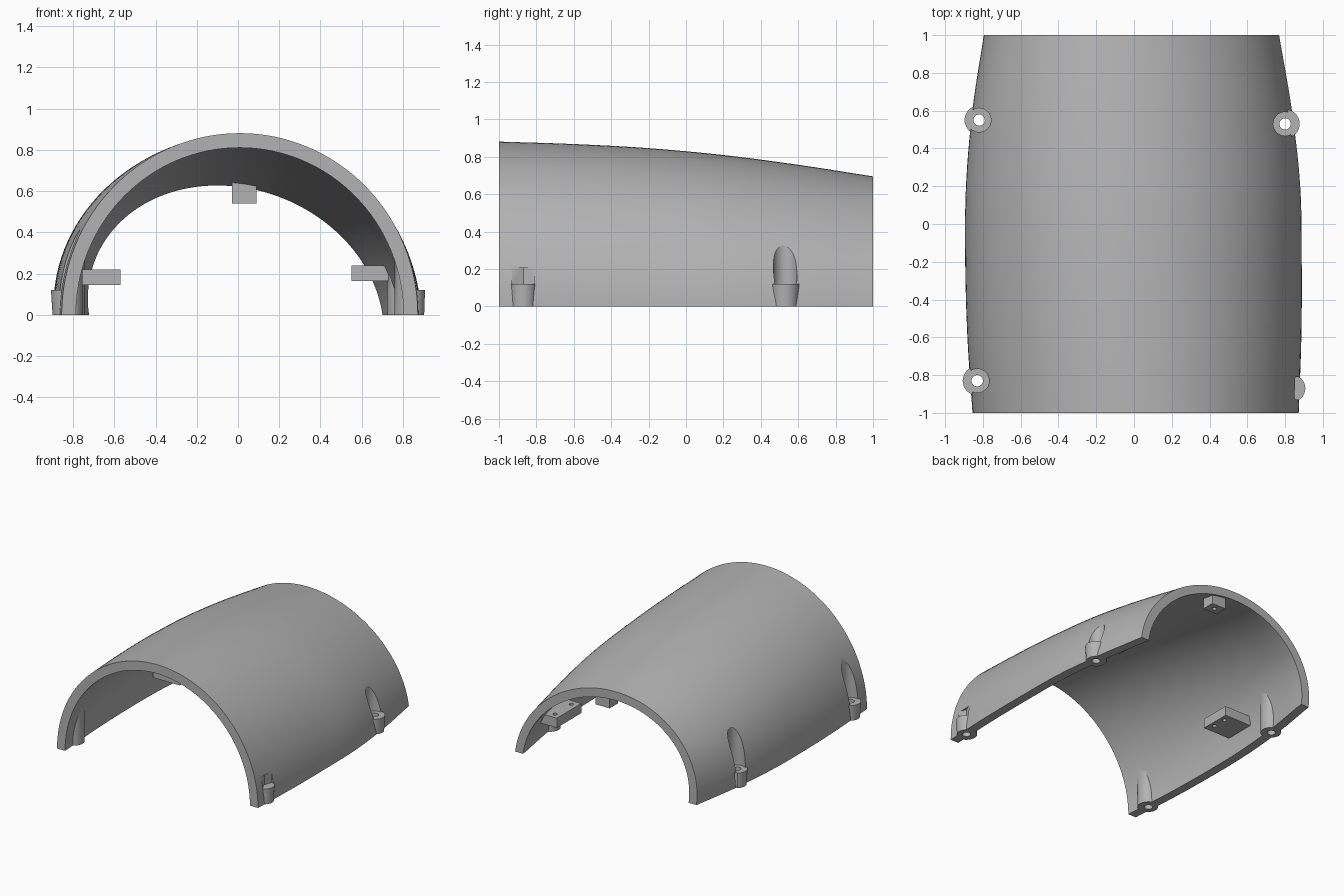
import bpy, bmesh, math

cube = bpy.data.objects.get("Cube")
if cube:
    bpy.data.objects.remove(cube, do_unlink=True)

grey = bpy.data.materials.new("plain grey")
grey.use_nodes = True
COLOUR = (0.45, 0.45, 0.45, 1)
grey.diffuse_color = COLOUR
grey.node_tree.nodes["Principled BSDF"].inputs["Base Color"].default_value = COLOUR

WALL = 0.07
BASE = -0.05  # everything is made slightly deep, then trimmed at the floor


def finish(name, bm):
    bmesh.ops.recalc_face_normals(bm, faces=bm.faces)
    mesh = bpy.data.meshes.new(name)
    bm.to_mesh(mesh)
    bm.free()
    mesh.materials.append(grey)
    obj = bpy.data.objects.new(name, mesh)
    bpy.context.collection.objects.link(obj)
    return obj


def loft(name, rings):
    """Closed solid through a row of equal-length rings."""
    bm = bmesh.new()
    rows = [[bm.verts.new(p) for p in ring] for ring in rings]
    n = len(rows[0])
    for a, b in zip(rows, rows[1:]):
        for i in range(n):
            j = (i + 1) % n
            bm.faces.new((a[i], a[j], b[j], b[i]))
    bm.faces.new(rows[0])
    bm.faces.new(rows[-1])
    return finish(name, bm)


def cylinder(name, x, y, z0, z1, r0, r1, sides=40):
    turn = [2 * math.pi * i / sides for i in range(sides)]
    return loft(name, [[(x + r * math.cos(t), y + r * math.sin(t), z) for t in turn]
                       for z, r in ((z0, r0), (z1, r1))])


def prism(name, outline, z0, z1):
    return loft(name, [[(x, y, z) for x, y in outline] for z in (z0, z1)])


def box(name, x0, x1, y0, y1, z0, z1):
    return prism(name, [(x0, y0), (x1, y0), (x1, y1), (x0, y1)], z0, z1)


def combine(target, tool, operation):
    """Apply a boolean and throw the tool away."""
    mod = target.modifiers.new("cut", "BOOLEAN")
    mod.operation = operation
    mod.solver = "EXACT"
    mod.object = tool
    bpy.context.view_layer.objects.active = target
    bpy.ops.object.modifier_apply(modifier=mod.name)
    bpy.data.objects.remove(tool, do_unlink=True)


# Stations along the length: y, left edge, right edge, height
STATIONS = [(-1, -0.855, 0.872, 0.881), (-0.6, -0.882, 0.886, 0.868),
            (-0.2, -0.893, 0.888, 0.846), (0.2, -0.888, 0.880, 0.809),
            (0.6, -0.853, 0.836, 0.757), (1, -0.79, 0.768, 0.695)]


def station(y):
    """Smooth cubic interpolation between stations."""
    i = min(max(int((y + 1) / 0.4), 0), 4)
    t = (y - STATIONS[i][0]) / 0.4
    row = []
    for k in (1, 2, 3):
        p1, p2 = STATIONS[i][k], STATIONS[i + 1][k]
        p0 = STATIONS[i - 1][k] if i else 2 * p1 - p2
        p3 = STATIONS[i + 2][k] if i < 4 else 2 * p2 - p1
        row.append(p1 + t / 2 * (p2 - p0 + t * (2 * p0 - 5 * p1 + 4 * p2 - p3
                                                + t * (3 * (p1 - p2) + p3 - p0))))
    return row


def vault(name, inset, overrun, depth, steps=32, arc=64):
    """Solid arched body whose crown leans to one side toward the back."""
    rings = []
    for s in range(steps + 1):
        y = -1 + 2 * s / steps
        lo, hi, height = station(y)
        mid, half = (lo + hi) / 2, (hi - lo) / 2 - inset
        lean = -0.045 * (y + 1)
        end_y = y * (1 + overrun) if s in (0, steps) else y
        ring = [(mid + half, end_y, depth)]
        for i in range(arc + 1):
            t = math.pi * i / arc
            ring.append((mid + half * math.cos(t) + lean * math.sin(t), end_y,
                         (height - inset) * math.sin(t)))
        ring.append((mid - half, end_y, depth))
        rings.append(ring)
    return loft(name, rings)


# Arched shell, with the hollow leaving room for the screw towers
SCREWS = [(-0.82, 0.55), (0.80, 0.53), (-0.83, -0.83), (0.835, -0.87)]
shell = vault("arched_shell", 0, 0, BASE)
hollow = vault("hollow", WALL, 0.02, 2 * BASE)
for x, y in SCREWS:
    combine(hollow, cylinder("tower", x, y, 3 * BASE, 0.45, 0.077, 0.077), "DIFFERENCE")
combine(shell, hollow, "DIFFERENCE")

# Screw bosses with a recess above and a hole through the seat
for x, y in SCREWS:
    notched = x > 0 and y < 0
    combine(shell, cylinder("boss", x, y, BASE, 0.12, 0.066, 0.072 if notched else 0.077), "UNION")
    if notched:
        pocket = [(x, y), (x + 0.02, y - 0.06), (1, y - 0.06), (1, y + 0.06), (x + 0.02, y + 0.06)]
        combine(shell, prism("notch", pocket, 0.12, 0.205), "DIFFERENCE")
    else:
        combine(shell, cylinder("recess", x, y, 0.12, 0.6, 0.063, 0.063), "DIFFERENCE")
    combine(shell, cylinder("screw_hole", x, y, 2 * BASE, 0.1 if notched else 0.2, 0.03, 0.03),
            "DIFFERENCE")
combine(shell, box("floor_trim", -2, 2, -2, 2, -1, 0), "DIFFERENCE")

# Inner mounting blocks, each with small vertical holes
BLOCKS = [("right_mount_block", (-0.80, -0.57, 0.10, 0.34, 0.145, 0.22), [(-0.61, 0.17), (-0.61, 0.28)]),
          ("left_mount_block", (0.55, 0.73, 0.50, 0.80, 0.165, 0.24), [(0.60, 0.55), (0.60, 0.75)]),
          ("top_mount_block", (-0.03, 0.09, 0.88, 0.98, 0.54, 0.65), [(0.03, 0.93)])]
parts = [shell]
for name, size, holes in BLOCKS:
    block = box(name, *size)
    for x, y in holes:
        top = 0.6 if name.startswith("top") else 1
        combine(block, cylinder("pin_hole", x, y, 0, top, 0.016, 0.016, 20), "DIFFERENCE")
    parts.append(block)

# Smooth curved walls, crisp edges
bpy.ops.object.select_all(action="DESELECT")
for part in parts:
    part.select_set(True)
bpy.context.view_layer.objects.active = shell
bpy.ops.object.shade_smooth_by_angle(angle=math.radians(30))
